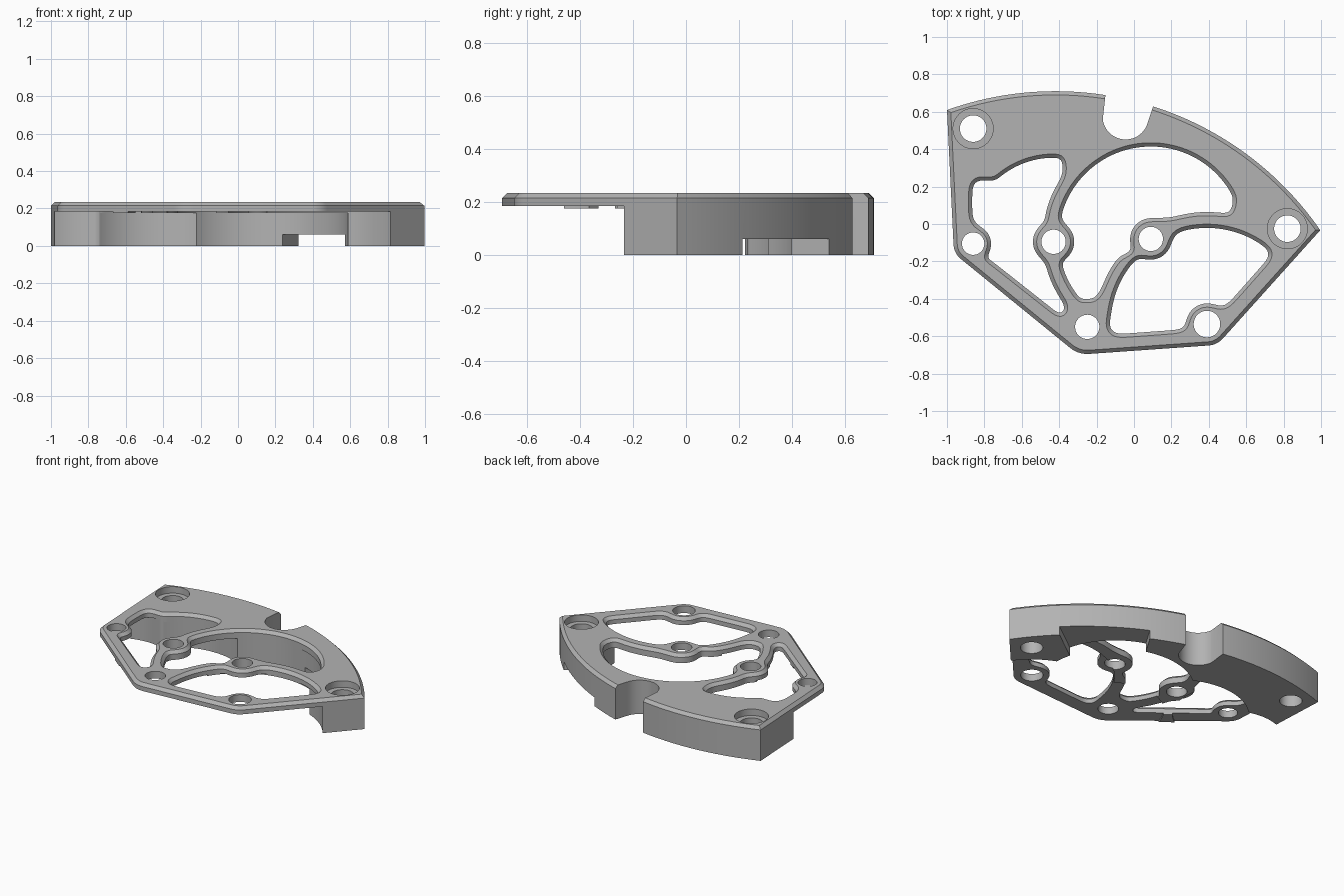
import bpy, bmesh
from math import radians, cos, sin, tau
from mathutils import Vector

cube = bpy.data.objects.get("Cube")
if cube:
    bpy.data.objects.remove(cube, do_unlink=True)

TOP, RIM, WEB, CHAMFER = 0.235, 0.215, 0.185, 0.02

# Centres of the screw holes
END_L, END_R = (-0.86, 0.51), (0.82, -0.025)
SIDE, MID_L, MID_R = (-0.86, -0.105), (-0.43, -0.095), (0.09, -0.08)
FRONT_R, FRONT_L = (0.39, -0.535), (-0.25, -0.55)


def arc(centre, radius, start, end, step=3):
    n = max(2, int(abs(end - start) / step))
    angles = [radians(start + (end - start) * i / n) for i in range(n + 1)]
    return [Vector((centre[0] + radius * cos(a), centre[1] + radius * sin(a))) for a in angles]


def pts(*pairs):
    return [Vector(p) for p in pairs]


def relax(path, spacing=0.015, passes=8):
    """Resample a closed path evenly and round its corners."""
    out = []
    for a, b in zip(path, path[1:] + path[:1]):
        n = max(1, round((b - a).length / spacing))
        if (b - a).length > 0.004:
            out += [a.lerp(b, i / n) for i in range(n)]
    for _ in range(passes):
        out = [(out[i - 1] + 2 * p + out[(i + 1) % len(out)]) / 4 for i, p in enumerate(out)]
    return out


def offset(path, d):
    """Move a closed counter-clockwise path outward by d with mitred corners."""
    out = []
    for i, p in enumerate(path):
        u = (p - path[i - 1]).normalized()
        v = (path[(i + 1) % len(path)] - p).normalized()
        nu, nv = Vector((u.y, -u.x)), Vector((v.y, -v.x))
        out.append(p + (nu + nv) * d / max(0.2, 1 + nu.dot(nv)))
    return out


def prism(name, path, layers):
    """Stack offset copies of a path into a closed solid; layers are (z, offset)."""
    area = sum(a.cross(b) for a, b in zip(path, path[1:] + path[:1]))
    if area < 0:
        path = path[::-1]
    bm = bmesh.new()
    rings = [[bm.verts.new((p.x, p.y, z)) for p in offset(path, d)] for z, d in layers]
    n = len(path)
    for lo, hi in zip(rings, rings[1:]):
        for i in range(n):
            j = (i + 1) % n
            bm.faces.new((lo[i], lo[j], hi[j], hi[i]))
    bm.faces.new(rings[0][::-1])
    bm.faces.new(rings[-1])
    mesh = bpy.data.meshes.new(name)
    bm.to_mesh(mesh)
    bm.free()
    ob = bpy.data.objects.new(name, mesh)
    bpy.context.collection.objects.link(ob)
    return ob


def cut(path, *layers):
    """Subtract a prism from the bracket."""
    tool = prism("cutter", path, layers)
    tool.hide_render = True
    bpy.context.view_layer.objects.active = bracket
    mod = bracket.modifiers.new("cut", 'BOOLEAN')
    mod.operation, mod.solver, mod.object = 'DIFFERENCE', 'EXACT', tool
    bpy.ops.object.modifier_apply(modifier=mod.name)
    bpy.data.objects.remove(tool, do_unlink=True)


def disc(centre, radius, step=5):
    return arc(centre, radius, 0, 360, step)[:-1]


# Fan-shaped outline: long rear arc, rounded front corners, chamfered top rim
outline = (arc((-0.42, -1.01), 1.72, 34.6, 109.7, 1.5)
           + arc(SIDE, 0.105, 183, 230, 6)
           + arc(FRONT_L, 0.145, 230, 274, 6)
           + arc(FRONT_R, 0.115, 274, 319, 6))
bracket = prism("bracket", outline, [(0, 0), (RIM, 0), (TOP, -CHAMFER)])

# Underside clearance around the front holes leaves a thin web
for centre, radius, ceiling in ((SIDE, 0.35, WEB), (FRONT_R, 0.52, WEB), (FRONT_L, 0.35, WEB),
                                (MID_L, 0.455, WEB - 0.01), (MID_R, 0.5, WEB - 0.01)):
    cut(disc(centre, radius, 3), (-0.1, 0), (ceiling, 0))

# Window beside the left edge
left_window = (arc(MID_L, 0.45, 135, 84)
               + arc(MID_R, 0.58, 144, 168)
               + arc(MID_L, 0.115, 110, 250, 8)
               + arc(MID_R, 0.58, 196, 219)
               + pts((-0.39, -0.49), (-0.77, -0.19))
               + arc(SIDE, 0.1, -50, 80, 8)
               + pts((-0.865, 0.03), (-0.865, 0.2))
               + arc(SIDE, 0.345, 88, 71))

# Large middle window
middle_window = (arc(MID_R, 0.495, 26, 167)
                 + arc(MID_L, 0.115, 65, -65, 8)
                 + arc(MID_R, 0.495, 194, 220)
                 + arc(FRONT_L, 0.15, 105, 75, 8)
                 + arc(FRONT_R, 0.595, 162, 142)
                 + arc(MID_R, 0.115, 215, 75, 8)
                 + arc(FRONT_R, 0.6, 108, 78))

# Window along the front right edge
right_window = (arc(FRONT_R, 0.515, 172, 142)
                + arc(MID_R, 0.115, 235, 365, 8)
                + arc(FRONT_R, 0.515, 108, 50)
                + pts((0.73, -0.17), (0.5, -0.43))
                + arc(FRONT_R, 0.115, 50, 190, 8)
                + pts((0.24, -0.565), (-0.1, -0.59), (-0.135, -0.56)))

for window in (left_window, middle_window, right_window):
    cut(relax(window), (-0.1, 0), (RIM, 0), (TOP + 0.01, CHAMFER + 0.01))

# Rounded notch in the rear arc
cut(arc((-0.045, 0.575), 0.123, 187, 342, 5) + pts((0.158, 0.8), (-0.14, 0.8)),
    (-0.1, 0), (0.4, 0))

# Shallow channel under the rear wall
cut(pts((0.19, 0.32), (0.5, 0), (0.87, 0.272), (0.38, 0.635)), (-0.1, 0), (0.06, 0))

# Screw holes, the two end ones counterbored
for centre, radius in ((END_L, 0.071), (END_R, 0.071), (SIDE, 0.06), (MID_L, 0.065),
                       (MID_R, 0.065), (FRONT_L, 0.065), (FRONT_R, 0.071)):
    cut(disc(centre, radius, 8), (-0.1, 0), (0.4, 0))
for centre in (END_L, END_R):
    cut(disc(centre, 0.107, 6), (0.19, 0), (0.4, 0))

# Plain grey metal
grey = bpy.data.materials.new("grey metal")
grey.use_nodes = True
colour = (0.45, 0.45, 0.45, 1)
grey.diffuse_color = colour
grey.node_tree.nodes["Principled BSDF"].inputs["Base Color"].default_value = colour
bracket.data.materials.clear()
bracket.data.materials.append(grey)

bpy.ops.object.select_all(action='DESELECT')
bracket.select_set(True)
bpy.context.view_layer.objects.active = bracket
bpy.ops.object.shade_smooth_by_angle(angle=radians(30))
